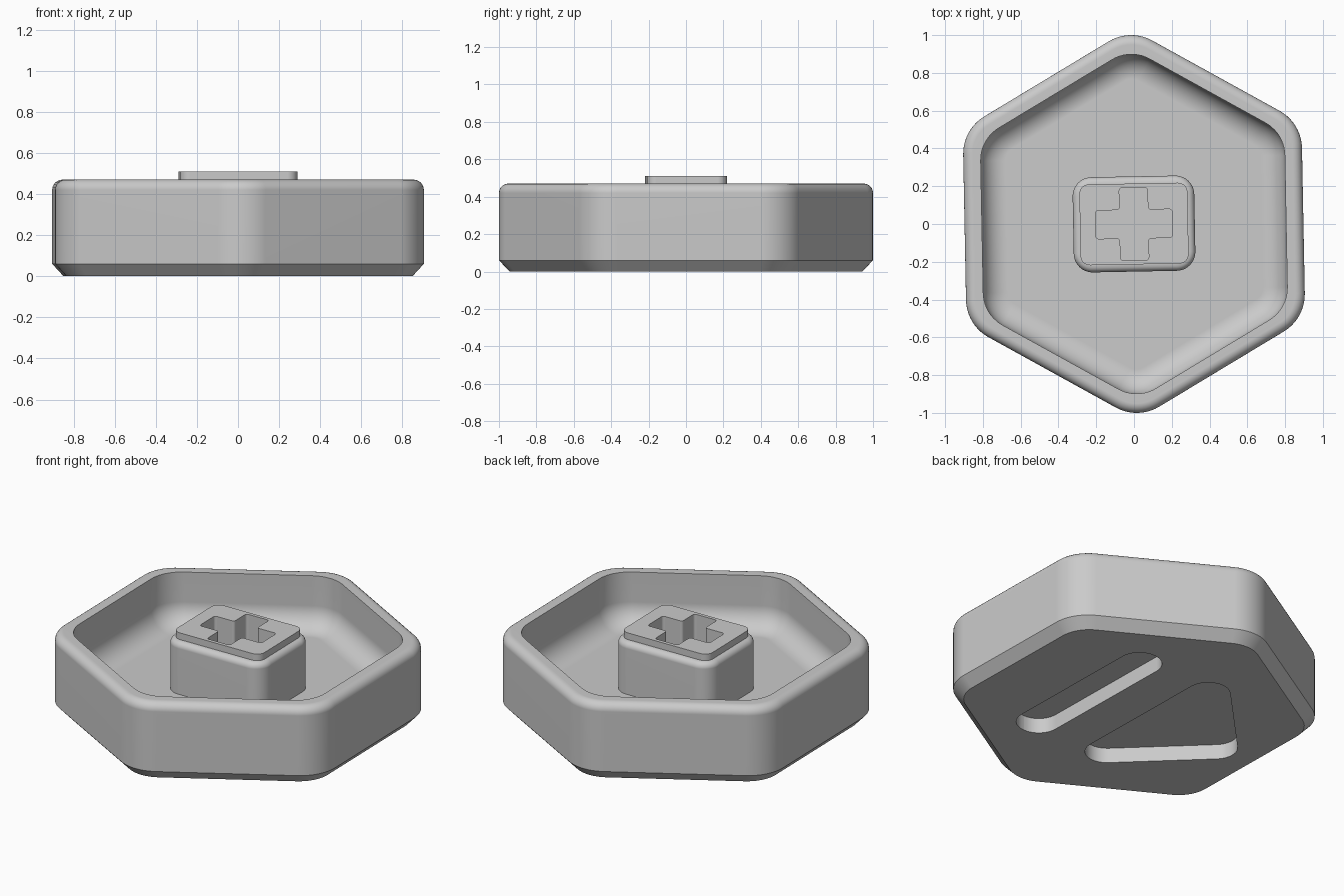
import bpy, bmesh, math
from mathutils import Vector

if "Cube" in bpy.data.objects:
    bpy.data.objects.remove(bpy.data.objects["Cube"], do_unlink=True)

TURN = math.radians(1.1)

GREY = (0.595, 0.595, 0.595, 1)
grey = bpy.data.materials.new("plain_grey")
grey.use_nodes = True
grey.diffuse_color = GREY
grey.node_tree.nodes["Principled BSDF"].inputs["Base Color"].default_value = GREY


def rounded(points, radius, steps=10):
    """Outline with every corner, convex or concave, replaced by an arc."""
    pts = [Vector(p) for p in points]
    out = []
    for i, p in enumerate(pts):
        a = (pts[i - 1] - p).normalized()
        b = (pts[(i + 1) % len(pts)] - p).normalized()
        half = a.angle(b) / 2
        centre = p + (a + b).normalized() * radius / math.sin(half)
        reach = radius / math.tan(half)
        start = (p + a * reach - centre).normalized()
        end = (p + b * reach - centre).normalized()
        out += [centre + start.slerp(end, k / steps).normalized() * radius
                for k in range(steps + 1)]
    return out


def hexagon(apothem, radius):
    size = apothem / math.cos(math.pi / 6)
    angles = [math.radians(30 + 60 * i) for i in range(6)]
    return rounded([(size * math.cos(t), size * math.sin(t)) for t in angles], radius)


def rectangle(hx, hy, radius, cx=0):
    return rounded([(cx - hx, -hy), (cx + hx, -hy), (cx + hx, hy), (cx - hx, hy)], radius)


def loft(name, rings):
    """Closed solid through a stack of (outline, height) rings."""
    bm = bmesh.new()
    loops = [[bm.verts.new((p.x, p.y, z)) for p in outline] for outline, z in rings]
    for low, high in zip(loops, loops[1:]):
        for i in range(len(low)):
            j = (i + 1) % len(low)
            bm.faces.new((low[i], low[j], high[j], high[i]))
    bm.faces.new(loops[0][::-1])
    bm.faces.new(loops[-1])
    bmesh.ops.recalc_face_normals(bm, faces=bm.faces)
    mesh = bpy.data.meshes.new(name)
    bm.to_mesh(mesh)
    bm.free()
    mesh.materials.append(grey)
    obj = bpy.data.objects.new(name, mesh)
    obj.rotation_euler.z = TURN
    bpy.context.collection.objects.link(obj)
    return obj


def cut(target, outline, low, high):
    cutter = loft("cutter", [(outline, low), (outline, high)])
    cutter.hide_render = True
    bpy.context.view_layer.update()
    mod = target.modifiers.new("cut", "BOOLEAN")
    mod.operation, mod.solver, mod.object = "DIFFERENCE", "EXACT", cutter
    bpy.context.view_layer.objects.active = target
    bpy.ops.object.modifier_apply(modifier=mod.name)
    bpy.data.objects.remove(cutter, do_unlink=True)


def finish(obj):
    bpy.ops.object.select_all(action="DESELECT")
    obj.select_set(True)
    bpy.context.view_layer.objects.active = obj
    bpy.ops.object.shade_smooth_by_angle(angle=math.radians(30))
    mod = obj.modifiers.new("clean_shading", "WEIGHTED_NORMAL")
    mod.keep_sharp = True


def quarter(steps):
    return [math.pi / 2 * k / steps for k in range(steps + 1)]


# Hexagonal tray: chamfered base, rounded rim, hollow with a wide floor fillet
WIDE, INNER, TOP, FLOOR = 0.897, 0.805, 0.47, 0.16
EDGE, COVE = 0.05, 0.13
rings = [(hexagon(WIDE - 0.055, 0.19), 0), (hexagon(WIDE, 0.23), 0.06)]
for t in quarter(6):
    inset = EDGE * (1 - math.cos(t))
    rings.append((hexagon(WIDE - inset, 0.23 - inset), TOP - EDGE + EDGE * math.sin(t)))
rings.append((hexagon(INNER, 0.2), TOP))
for t in quarter(8):
    inset = COVE * (1 - math.cos(t))
    rings.append((hexagon(INNER - inset, 0.2 - inset), FLOOR + COVE * (1 - math.sin(t))))
tray = loft("hexagonal_tray", rings)

# Shallow pockets in the underside: a long slot and a rounded triangle
cut(tray, rectangle(0.122, 0.54, 0.12, cx=0.325), -0.1, 0.09)
cut(tray, rounded([(-0.05, -0.71), (-0.05, 0.71), (-0.76, 0)], 0.12), -0.1, 0.09)
finish(tray)

# Central post with a softened shoulder and a raised plate on top
HX, HY, SHOULDER = 0.322, 0.252, 0.035
rings = [(rectangle(HX, HY, 0.1), FLOOR - 0.02)]
for t in quarter(5):
    inset = SHOULDER * (1 - math.cos(t))
    rings.append((rectangle(HX - inset, HY - inset, 0.1 - inset),
                  TOP - SHOULDER + SHOULDER * math.sin(t)))
plate = rectangle(0.286, 0.214, 0.05)
rings += [(plate, TOP), (plate, 0.51)]
post = loft("centre_post", rings)

# Cross-shaped socket in the post
LX, LY, ARM = 0.203, 0.193, 0.075
quadrant = [(LX, ARM), (ARM, ARM), (ARM, LY)]
cross = []
for sx, sy in ((1, 1), (-1, 1), (-1, -1), (1, -1)):
    corner = [(sx * x, sy * y) for x, y in quadrant]
    cross += corner if sx * sy > 0 else corner[::-1]
cut(post, rounded(cross, 0.015, 4), FLOOR + 0.01, 0.7)
finish(post)
